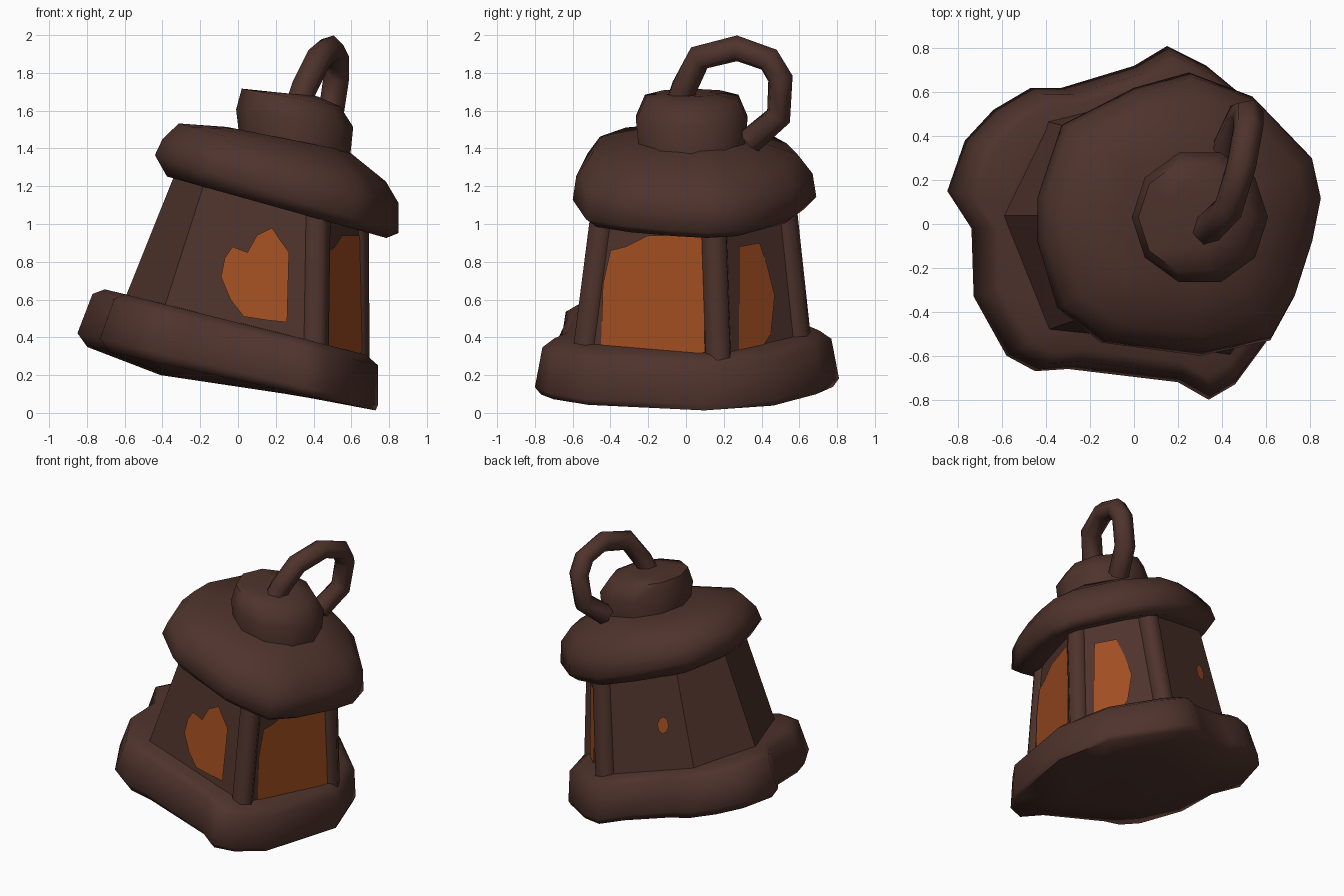
import bpy
import bmesh
import math
from mathutils import Vector
from mathutils.geometry import intersect_line_plane

default_cube = bpy.data.objects.get("Cube")
if default_cube:
    bpy.data.objects.remove(default_cube, do_unlink=True)


def make_material(name, colour):
    material = bpy.data.materials.new(name)
    material.use_nodes = True
    material.diffuse_color = (*colour, 1)
    shader = material.node_tree.nodes["Principled BSDF"]
    shader.inputs["Base Color"].default_value = (*colour, 1)
    shader.inputs["Roughness"].default_value = 0.9
    return material


brown = make_material("dark brown metal", (0.078, 0.033, 0.025))
orange = make_material("glowing orange glass", (0.35, 0.075, 0.015))


def finish(obj, material, angle):
    obj.data.materials.clear()
    obj.data.materials.append(material)
    bpy.ops.object.select_all(action="DESELECT")
    obj.select_set(True)
    bpy.context.view_layer.objects.active = obj
    bpy.ops.object.shade_smooth_by_angle(angle=math.radians(angle))


def mesh_object(name, bm, material, angle=70):
    mesh = bpy.data.meshes.new(name)
    bm.to_mesh(mesh)
    bm.free()
    obj = bpy.data.objects.new(name, mesh)
    bpy.context.collection.objects.link(obj)
    finish(obj, material, angle)


def tilted_ring(outline, centre, scale, height, slope, shift=0):
    """Scale an outline about its centre and lay it on a plane leaning along x."""
    points = []
    for x, y in outline:
        dx, dy = (x - centre[0]) * scale, (y - centre[1]) * scale
        points.append(Vector((centre[0] + dx + shift, centre[1] + dy, height + slope * dx)))
    return points


def loft(name, rings, angle=70):
    """Bridge equal-length rings from bottom to top and cap both ends."""
    bm = bmesh.new()
    loops = [[bm.verts.new(p) for p in ring] for ring in rings]
    count = len(loops[0])
    for lower, upper in zip(loops, loops[1:]):
        for i in range(count):
            j = (i + 1) % count
            bm.faces.new((lower[i], lower[j], upper[j], upper[i]))
    bm.faces.new(loops[0][::-1])
    bm.faces.new(loops[-1])
    bmesh.ops.recalc_face_normals(bm, faces=bm.faces)
    mesh_object(name, bm, brown, angle)


def tube(name, path, radius):
    curve = bpy.data.curves.new(name, "CURVE")
    curve.dimensions = "3D"
    curve.bevel_depth = radius
    curve.bevel_resolution = 1
    curve.use_fill_caps = True
    spline = curve.splines.new("POLY")
    spline.points.add(len(path) - 1)
    for point, position in zip(spline.points, path):
        point.co = (*position, 1)
    obj = bpy.data.objects.new(name, curve)
    bpy.context.collection.objects.link(obj)
    bpy.ops.object.select_all(action="DESELECT")
    obj.select_set(True)
    bpy.context.view_layer.objects.active = obj
    bpy.ops.object.convert(target="MESH")
    finish(bpy.context.object, brown, 70)


# Lumpy six-cornered foot
base_outline = [
    (0.74, 0.1), (0.62, 0.48), (0.33, 0.72), (0.15, 0.81), (0, 0.72), (-0.33, 0.62),
    (-0.47, 0.62), (-0.64, 0.52), (-0.77, 0.38), (-0.85, 0.15), (-0.74, -0.02),
    (-0.73, -0.33), (-0.58, -0.6), (-0.45, -0.67), (-0.3, -0.66), (0.2, -0.72),
    (0.34, -0.8), (0.46, -0.73), (0.6, -0.54)]
base_centre = (-0.05, 0)
loft("base", [
    tilted_ring(base_outline, base_centre, 0.5, 0.14, -0.15, 0.04),
    tilted_ring(base_outline, base_centre, 0.96, 0.18, -0.22, 0.02),
    tilted_ring(base_outline, base_centre, 1, 0.23, -0.24),
    tilted_ring(base_outline, base_centre, 0.95, 0.44, -0.25, 0.04),
    tilted_ring(base_outline, base_centre, 0.87, 0.48, -0.25, 0.04),
    tilted_ring(base_outline, base_centre, 0.65, 0.48, -0.25, 0.05)])

# Tapered six-sided body, leaning to one side
lower_corners = [(0.69, 0.19), (0.25, 0.66), (-0.43, 0.49),
                 (-0.65, 0.04), (-0.43, -0.51), (0.45, -0.6)]
upper_corners = [(0.68, 0.16), (0.34, 0.57), (-0.21, 0.43),
                 (-0.33, 0.04), (-0.17, -0.42), (0.45, -0.49)]


def body_ring(corners, centre, height, scale):
    return tilted_ring(corners, centre, scale, height, -0.26)


lower_centre, upper_centre = (0, 0.03), (0.17, 0.04)
body_low = body_ring(lower_corners, lower_centre, 0.38, 0.96)
body_high = body_ring(upper_corners, upper_centre, 1.2, 0.96)
loft("body", [body_low, body_high], 20)

# Posts framing the large panes
post_low = body_ring(lower_corners, lower_centre, 0.38, 0.9)
post_high = body_ring(upper_corners, upper_centre, 1.2, 0.88)
for name, i in (("left_post", 0), ("back_left_post", 1), ("front_left_post", 5)):
    tube(name, [post_low[i], post_high[i]], 0.075)


# Glass plates laid on the body sides
def glass_pane(name, side, view_axis, outline):
    """Project an outline, given as (across, height), onto one body side."""
    j = (side + 1) % len(body_low)
    a, b, c, d = body_low[side], body_low[j], body_high[j], body_high[side]
    normal = (c - a).cross(d - b).normalized()
    middle = (a + b + c + d) / 4 + normal * 0.014
    bm = bmesh.new()
    verts = []
    for across, height in outline:
        start = Vector((across, 0, height)) if view_axis.y else Vector((0, across, height))
        hit = intersect_line_plane(start, start + view_axis, middle, normal)
        verts.append(bm.verts.new(hit))
    face = bm.faces.new(verts)
    face.normal_update()
    if face.normal.dot(normal) < 0:
        face.normal_flip()
    mesh_object(name, bm, orange)


along_x, along_y = Vector((1, 0, 0)), Vector((0, 1, 0))
glass_pane("front_glass", 4, along_y, [
    (-0.09, 0.72), (-0.07, 0.82), (-0.03, 0.88), (0.05, 0.85), (0.1, 0.94), (0.18, 0.98),
    (0.22, 0.92), (0.27, 0.85), (0.26, 0.48), (0.16, 0.49), (0.03, 0.51), (-0.04, 0.6)])
glass_pane("left_glass", 5, along_x, [
    (-0.45, 0.36), (-0.44, 0.68), (-0.4, 0.86), (-0.32, 0.88), (-0.2, 0.94),
    (0.09, 0.94), (0.1, 0.32), (-0.02, 0.3)])
glass_pane("back_left_glass", 0, along_x, [
    (0.28, 0.33), (0.28, 0.88), (0.39, 0.9), (0.43, 0.78), (0.47, 0.62),
    (0.45, 0.42), (0.4, 0.34)])
glass_pane("back_glass_spot", 1, along_y, [
    (-0.16 + 0.04 * math.cos(k * math.pi / 4), 0.84 + 0.06 * math.sin(k * math.pi / 4))
    for k in range(8)])

# Thick drooping roof
roof_outline = [
    (0.85, 0.12), (0.81, 0.3), (0.54, 0.58), (0.25, 0.69), (0, 0.62), (-0.33, 0.45),
    (-0.44, 0.12), (-0.44, -0.08), (-0.35, -0.38), (-0.15, -0.54), (0.3, -0.6),
    (0.62, -0.53), (0.73, -0.33), (0.81, -0.08)]
roof_centre = (0.2, 0.03)
loft("roof", [
    tilted_ring(roof_outline, roof_centre, 0.65, 1.12, -0.26),
    tilted_ring(roof_outline, roof_centre, 0.9, 1.09, -0.28),
    tilted_ring(roof_outline, roof_centre, 1, 1.16, -0.32),
    tilted_ring(roof_outline, roof_centre, 0.97, 1.28, -0.27, 0.02),
    tilted_ring(roof_outline, roof_centre, 0.85, 1.38, -0.28, 0.03),
    tilted_ring(roof_outline, roof_centre, 0.5, 1.45, -0.2, 0.06)])

# Round cap on the roof
cap_centre = (0.3, 0.03)
cap_outline = [(cap_centre[0] + math.cos(k * math.pi / 5),
                cap_centre[1] + math.sin(k * math.pi / 5)) for k in range(10)]
loft("cap", [
    tilted_ring(cap_outline, cap_centre, 0.29, 1.38, -0.2),
    tilted_ring(cap_outline, cap_centre, 0.31, 1.56, -0.15),
    tilted_ring(cap_outline, cap_centre, 0.26, 1.67, -0.18, -0.02),
    tilted_ring(cap_outline, cap_centre, 0.14, 1.69, -0.1, -0.02)])

# Carrying handle
tube("handle", [
    (0.31, -0.05, 1.6), (0.35, -0.01, 1.72), (0.43, 0.07, 1.88), (0.49, 0.27, 1.93),
    (0.52, 0.44, 1.87), (0.52, 0.5, 1.77), (0.49, 0.49, 1.57), (0.42, 0.34, 1.44)],
    0.07)
